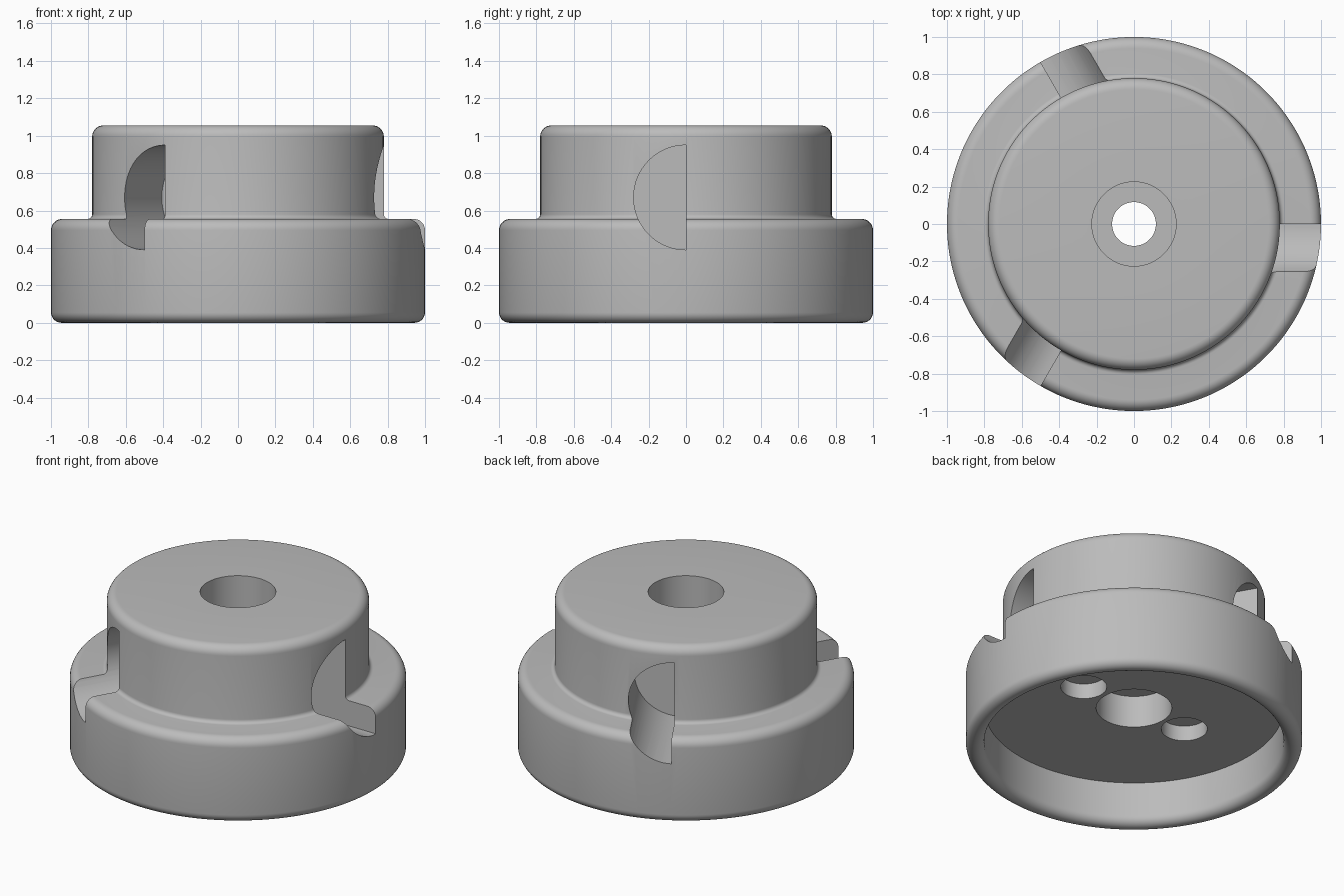
import bpy, bmesh, math
from mathutils import Matrix, Vector

if "Cube" in bpy.data.objects:
    bpy.data.objects.remove(bpy.data.objects["Cube"], do_unlink=True)

SEGMENTS = 128

grey = bpy.data.materials.new("plain_grey")
grey.use_nodes = True
colour = (0.5, 0.5, 0.5, 1)
grey.diffuse_color = colour
grey.node_tree.nodes["Principled BSDF"].inputs["Base Color"].default_value = colour


def arc(r, z, radius, start, end, steps=8):
    """Points of a fillet in the profile plane, angles in degrees."""
    angles = [math.radians(start + (end - start) * i / steps) for i in range(steps + 1)]
    return [(r + radius * math.cos(a), z + radius * math.sin(a)) for a in angles]


def make_object(name, bm):
    bmesh.ops.recalc_face_normals(bm, faces=bm.faces)
    mesh = bpy.data.meshes.new(name)
    bm.to_mesh(mesh)
    bm.free()
    mesh.materials.append(grey)
    obj = bpy.data.objects.new(name, mesh)
    bpy.context.collection.objects.link(obj)
    return obj


def revolve(name, profile):
    bm = bmesh.new()
    verts = [bm.verts.new((r, 0, z)) for r, z in profile]
    edges = [bm.edges.new((v, verts[(i + 1) % len(verts)])) for i, v in enumerate(verts)]
    bmesh.ops.spin(bm, geom=verts + edges, cent=(0, 0, 0), axis=(0, 0, 1),
                   angle=math.tau, steps=SEGMENTS, use_merge=True)
    bmesh.ops.remove_doubles(bm, verts=bm.verts, dist=1e-5)
    bm.transform(Matrix.Rotation(math.pi / SEGMENTS, 4, "Z"))
    return make_object(name, bm)


def prism(name, outline, direction):
    bm = bmesh.new()
    face = bm.faces.new([bm.verts.new(p) for p in outline])
    top = bmesh.ops.extrude_face_region(bm, geom=[face])["geom"]
    bmesh.ops.translate(bm, vec=Vector(direction),
                        verts=[g for g in top if isinstance(g, bmesh.types.BMVert)])
    return make_object(name, bm)


def cut(body, cutter):
    cutter.hide_render = True
    mod = body.modifiers.new("cut", "BOOLEAN")
    mod.operation = "DIFFERENCE"
    mod.solver = "EXACT"
    mod.object = cutter
    bpy.context.view_layer.objects.active = body
    bpy.ops.object.modifier_apply(modifier=mod.name)
    bpy.data.objects.remove(cutter, do_unlink=True)


# Stepped hub: rounded skirt, shoulder, boss, stepped bore and hollow underside
WALL, BORE, PIN, FLOOR = 0.89, 0.225, 0.117, 0.28
profile = [(WALL, FLOOR)]
profile += arc(0.945, 0.055, 0.055, 180, 360, 16)
profile += arc(0.94, 0.495, 0.06, 0, 90)
profile += arc(0.805, 0.58, 0.025, 270, 180, 5)
profile += arc(0.72, 0.995, 0.06, 0, 90)
profile += [(BORE, 1.055), (BORE, 0.57), (PIN, 0.57),
            (PIN, 0.49), (BORE, 0.49), (BORE, FLOOR)]
hub = revolve("stepped_hub", profile)

# Three half-round notches, each with one flat wall on a radial plane
for turn in range(3):
    half_disc = [(0.33, y, z + 0.67) for y, z in arc(0, 0, 0.28, 90, 270, 32)]
    notch = prism("notch_cutter", half_disc, (1, 0, 0))
    notch.data.transform(Matrix.Rotation(turn * math.tau / 3, 4, "Z"))
    cut(hub, notch)

# Two blind holes in the underside
for side in (-1, 1):
    circle = [(x, y, 0.2) for x, y in arc(side * 0.39, 0, 0.137, 0, 360, 48)[:-1]]
    cut(hub, prism("blind_hole_cutter", circle, (0, 0, 0.18)))

bpy.ops.object.select_all(action="DESELECT")
hub.select_set(True)
bpy.context.view_layer.objects.active = hub
bpy.ops.object.shade_smooth_by_angle(angle=math.radians(30))
